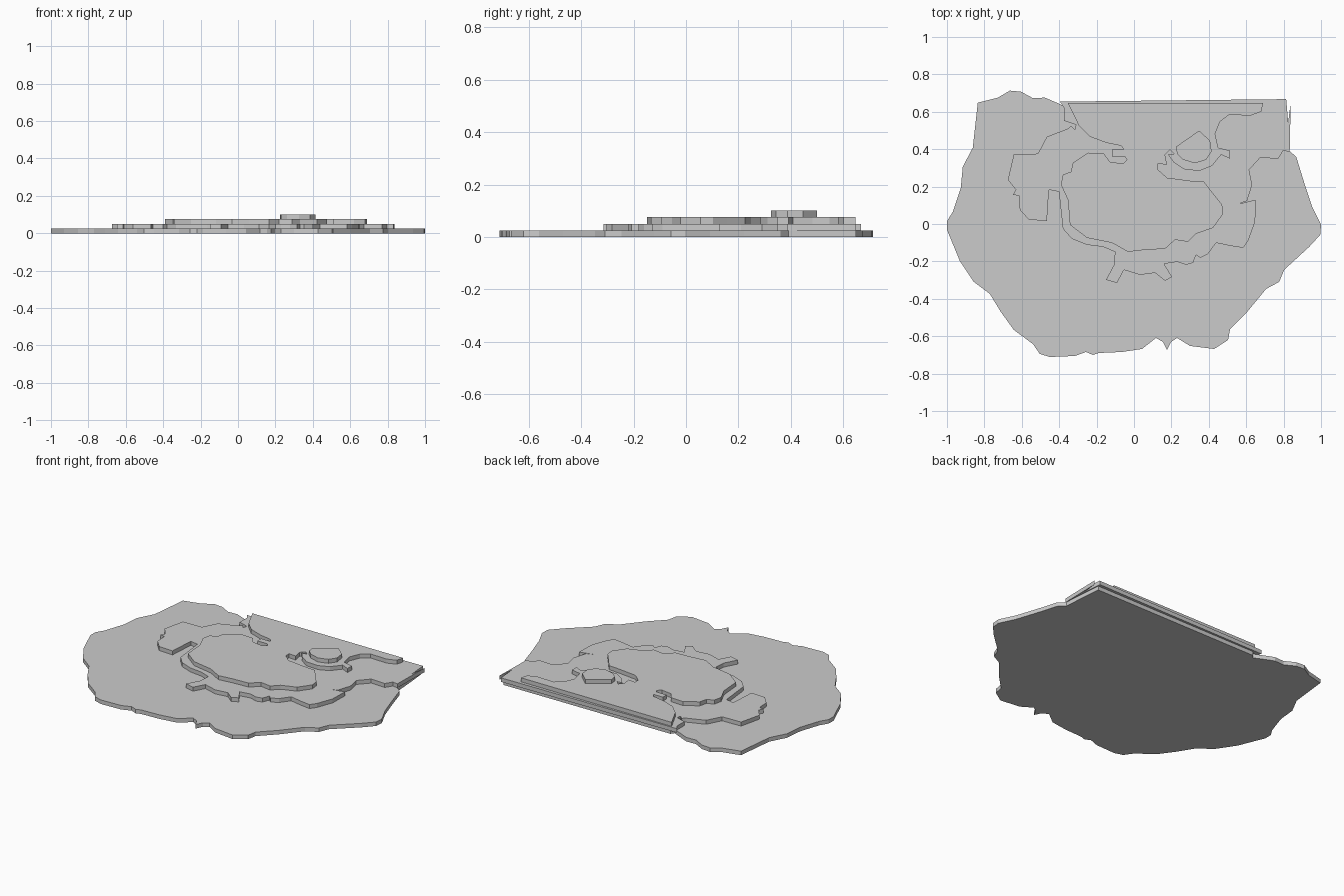
import bpy, bmesh

STEP = 0.0252           # thickness of every contour sheet
UNIT = 186.8            # survey-grid steps per model unit
CX, CY = 1134.0, 224.2  # survey-grid centre


def sheet(name, level, outline):
    """Extrude a flat contour outline into one terrace of the relief map."""
    bm = bmesh.new()
    verts = [bm.verts.new(((x - CX) / UNIT, (CY - y) / UNIT, level * STEP))
             for x, y in outline]
    face = bm.faces.new(verts)
    ext = bmesh.ops.extrude_face_region(bm, geom=[face], use_keep_orig=True)
    top = [g for g in ext["geom"] if isinstance(g, bmesh.types.BMVert)]
    bmesh.ops.translate(bm, vec=(0, 0, STEP), verts=top)
    bmesh.ops.triangulate(bm, faces=[f for f in bm.faces if len(f.verts) > 4])
    bmesh.ops.recalc_face_normals(bm, faces=bm.faces)
    mesh = bpy.data.meshes.new(name)
    bm.to_mesh(mesh)
    bm.free()
    obj = bpy.data.objects.new(name, mesh)
    bpy.context.collection.objects.link(obj)
    return obj


# lowest ground, full footprint
sheet("base_terrain", 0, [
    (978, 103), (998, 98), (1010, 91), (1021, 92), (1033, 98.5), (1045, 98),
    (1059, 104), (1067, 108), (1070, 104), (1285, 103), (1287, 124),
    (1289, 151), (1296, 157), (1304, 183), (1312, 207), (1320.8, 225),
    (1320, 235), (1309, 247), (1284, 270), (1279, 282), (1266, 289),
    (1247, 312), (1230, 329), (1228, 340), (1214, 349), (1190, 346),
    (1177, 338), (1171, 342), (1167, 350), (1163, 342), (1156, 338),
    (1142, 349), (1122, 352), (1099, 353), (1093, 355), (1086, 352),
    (1075, 356), (1050, 357), (1040, 354), (1033, 344), (1014, 330),
    (1001, 312), (990, 294), (974, 282), (960, 261), (953, 244),
    (947.2, 230), (947.5, 221), (953, 212), (961, 188), (963, 167), (973, 148)])

# second terrace, with the gullies along its front
sheet("lower_terrace", 1, [
    (1060, 102), (1286, 99.5), (1288, 123), (1290.5, 103), (1289.5, 152),
    (1283, 151), (1278, 159), (1260, 158), (1249, 170), (1252, 185),
    (1247, 201), (1239, 204), (1255.5, 200), (1255, 222), (1248, 241),
    (1243, 248), (1230, 246), (1216, 243), (1208, 254), (1200, 258),
    (1196, 255), (1193, 263), (1186, 265), (1177, 262), (1164, 264),
    (1172, 277), (1165, 281), (1155, 273), (1140, 275), (1124, 270),
    (1117, 283), (1106, 280), (1114, 265), (1115, 252), (1103, 247),
    (1087, 245), (1072, 239), (1063, 229), (1059, 192), (1049, 190),
    (1047, 221), (1029, 220), (1020, 210), (1019, 196), (1013, 195),
    (1016, 190), (1008, 180), (1014, 154.5), (1038, 154), (1047, 137),
    (1068, 129), (1071, 126), (1075, 130), (1076, 125), (1064, 121),
    (1064, 108)])

# third terrace: back ridge and front plateau joined by a narrow saddle
sheet("upper_terrace", 2, [
    (1068, 103.5), (1263, 103.5), (1261, 112), (1250, 116), (1229, 115),
    (1220, 122), (1215, 134), (1218, 148), (1230, 151), (1230, 159),
    (1221, 155), (1212, 166), (1200, 171), (1185, 170), (1174, 163),
    (1168, 155), (1174, 154), (1170, 150), (1165, 155), (1167, 165),
    (1158, 164), (1158, 170), (1167, 178), (1190, 181), (1204, 182),
    (1214, 195), (1222, 205), (1223, 214), (1213, 228), (1196, 234),
    (1188, 242), (1175, 240), (1165, 249), (1145, 250), (1128, 252),
    (1112, 243), (1087, 238), (1070, 225), (1068, 200), (1061, 185),
    (1063, 175), (1071, 172), (1073, 163), (1088, 153), (1104, 154),
    (1110, 162), (1123, 164), (1127, 160), (1125, 157), (1112, 157),
    (1112, 150), (1124, 150), (1121, 146), (1106, 143), (1090, 137),
    (1079, 126)])

# small summit
sheet("summit", 3, [
    (1176, 147), (1199, 131), (1210, 141), (1211.5, 152), (1206, 160),
    (1195, 163.5), (1183, 160), (1177, 154)])
